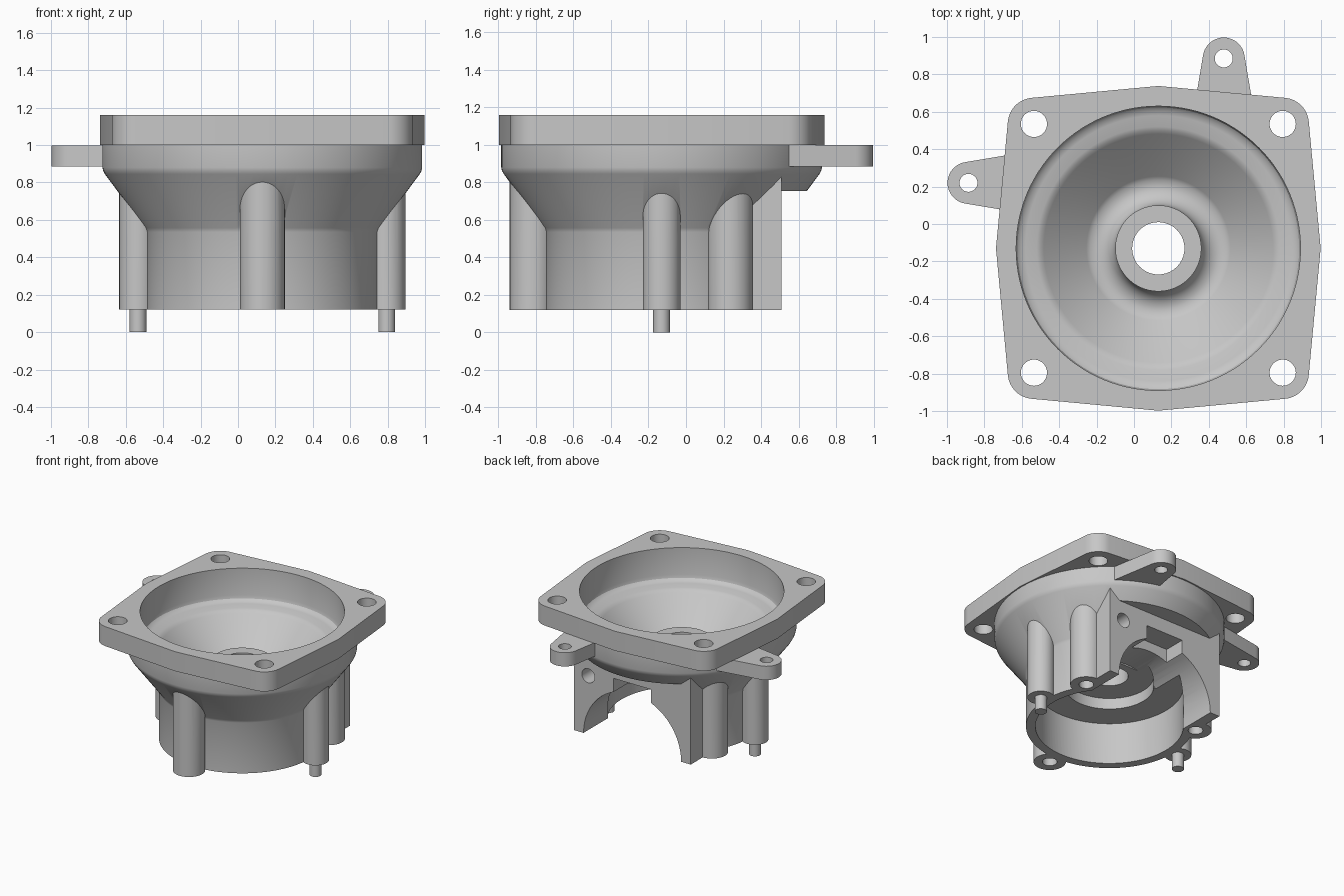
import bpy, bmesh
from math import sin, cos, radians, pi

cube = bpy.data.objects.get("Cube")
if cube:
    bpy.data.objects.remove(cube, do_unlink=True)

AXIS = (0.13, -0.13, 0.0)
BASE = 0.12

metal = bpy.data.materials.new("cast_grey")
metal.use_nodes = True
metal.diffuse_color = (0.57, 0.57, 0.57, 1)
metal.node_tree.nodes["Principled BSDF"].inputs["Base Color"].default_value = metal.diffuse_color


def finish(name, bm):
    bmesh.ops.remove_doubles(bm, verts=bm.verts, dist=1e-5)
    bmesh.ops.recalc_face_normals(bm, faces=bm.faces)
    mesh = bpy.data.meshes.new(name)
    bm.to_mesh(mesh)
    bm.free()
    mesh.materials.append(metal)
    obj = bpy.data.objects.new(name, mesh)
    obj.location = AXIS
    bpy.context.collection.objects.link(obj)
    return obj


def lathe(name, profile, steps=112):
    bm = bmesh.new()
    verts = [bm.verts.new((r, 0, z)) for r, z in profile]
    edges = [bm.edges.new(pair) for pair in zip(verts, verts[1:])]
    bmesh.ops.spin(bm, geom=verts + edges, axis=(0, 0, 1), cent=(0, 0, 0),
                   angle=2 * pi, steps=steps)
    return finish(name, bm)


def prism(name, outline, z0, z1):
    bm = bmesh.new()
    face = bm.faces.new([bm.verts.new((x, y, z0)) for x, y in outline])
    out = bmesh.ops.extrude_face_region(bm, geom=[face])
    top = [v for v in out["geom"] if isinstance(v, bmesh.types.BMVert)]
    bmesh.ops.translate(bm, verts=top, vec=(0, 0, z1 - z0))
    return finish(name, bm)


def arc(cx, cy, r, a0, a1, n):
    angles = [radians(a0 + (a1 - a0) * i / n) for i in range(n + 1)]
    return [(cx + r * cos(a), cy + r * sin(a)) for a in angles]


def post(name, x, y, r, z0, z1, sides=40):
    return prism(name, arc(x, y, r, 0, 360, sides)[:-1], z0, z1)


def box(name, x0, x1, y0, y1, z0, z1):
    return prism(name, [(x0, y0), (x1, y0), (x1, y1), (x0, y1)], z0, z1)


def tunnel(name, x, z, r, y0, y1):
    """Cylinder lying along y."""
    obj = post(name, x, -z, r, y0, y1, 64)
    for v in obj.data.vertices:
        px, py, pz = v.co
        v.co = (px, pz, -py)
    return obj


def turn(points, quarter):
    for _ in range(quarter):
        points = [(-y, x) for x, y in points]
    return points


def combine(target, tool, operation):
    mod = target.modifiers.new("cut", "BOOLEAN")
    mod.operation, mod.object, mod.solver = operation, tool, "EXACT"
    bpy.context.view_layer.objects.active = target
    bpy.ops.object.modifier_apply(modifier=mod.name)
    bpy.data.objects.remove(tool, do_unlink=True)


# Round body: cylinder, cone and rim band
housing = lathe("housing", [(0, 0.05), (0.62, 0.05), (0.62, 0.535), (0.628, 0.557),
                            (0.842, 0.845), (0.851, 0.862), (0.855, 0.88),
                            (0.855, 1.08), (0, 1.08)])

# Square flange with rounded corners and slightly bowed sides
outline = []
for q in range(4):
    outline += turn([(0.868, 0)] + arc(0.665, 0.665, 0.14, 5, 85, 14), q)
adds = [prism("flange", outline, 1.0, 1.16)]

# Two side lugs
lug = [(0.55, 0.5), *arc(0.35, 1.015, 0.112, 8, 172, 20), (0.15, 0.5)]
adds += [prism("lug", turn(lug, q), 0.885, 0.998) for q in (0, 1)]

# Screw bosses, pin bosses and motor block
screws = [(0, -0.69), (0.53, 0.365), (-0.53, 0.365)]
adds += [post("screw_boss", x, y, 0.12, 0.05, 0.82) for x, y in screws]
adds += [post("pin_boss", x, 0, 0.1, 0.05, 0.78) for x in (-0.665, 0.665)]
adds.append(box("motor_block", -0.53, 0.53, 0.1, 0.64, 0.05, 0.83))
for part in adds:
    combine(housing, part, "UNION")

# Bowl with filleted hub, lower chamber with bearing seat, and motor openings
cuts = [
    lathe("bowl", [(0, 1.3), (0.76, 1.3), (0.76, 0.94), (0.753, 0.915), (0.737, 0.9),
                   (0.71, 0.893), (0.65, 0.885), (0.63, 0.877), (0.612, 0.862),
                   (0.385, 0.64), (0.365, 0.626)]
          + arc(0.33, 0.72, 0.1, 270, 180, 8) + [(0.23, 0.755), (0, 0.755)]),
    lathe("chamber", [(0, -0.2), (0.55, -0.2), (0.55, 0.46), (0.33, 0.46),
                      (0.33, 0.55), (0, 0.55)]),
    post("bore", 0, 0, 0.14, 0.4, 0.9),
    box("base_trim", -1.5, 1.5, -1.5, 1.5, -0.5, BASE),
    box("motor_face", -0.7, 0.7, 0.64, 1.3, -0.3, 0.755),
    tunnel("motor_arch", 0, 0.12, 0.443, 0.2, 0.9),
    box("motor_keyway", -0.17, 0.17, 0.46, 0.91, 0.3, 0.64),
    tunnel("block_hole", 0.4, 0.6, 0.058, 0.5, 0.8),
]
# Flange, lug and screw holes
cuts += [post("flange_hole", sx * 0.665, sy * 0.665, 0.07, 0.95, 1.3)
         for sx in (-1, 1) for sy in (-1, 1)]
cuts += [post("lug_hole", *turn([(0.35, 1.015)], q)[0], 0.048, 0.8, 0.999) for q in (0, 1)]
cuts += [post("screw_hole", x, y, 0.055, -0.1, 0.45) for x, y in screws]
for tool in cuts:
    combine(housing, tool, "DIFFERENCE")

# Locating pins under the pin bosses
pins = [post(side + "_locating_pin", x, 0, 0.045, 0, 0.2)
        for side, x in (("right", -0.665), ("left", 0.665))]

bpy.ops.object.select_all(action="DESELECT")
for obj in [housing] + pins:
    obj.select_set(True)
bpy.context.view_layer.objects.active = housing
bpy.ops.object.shade_smooth_by_angle(angle=radians(30))
